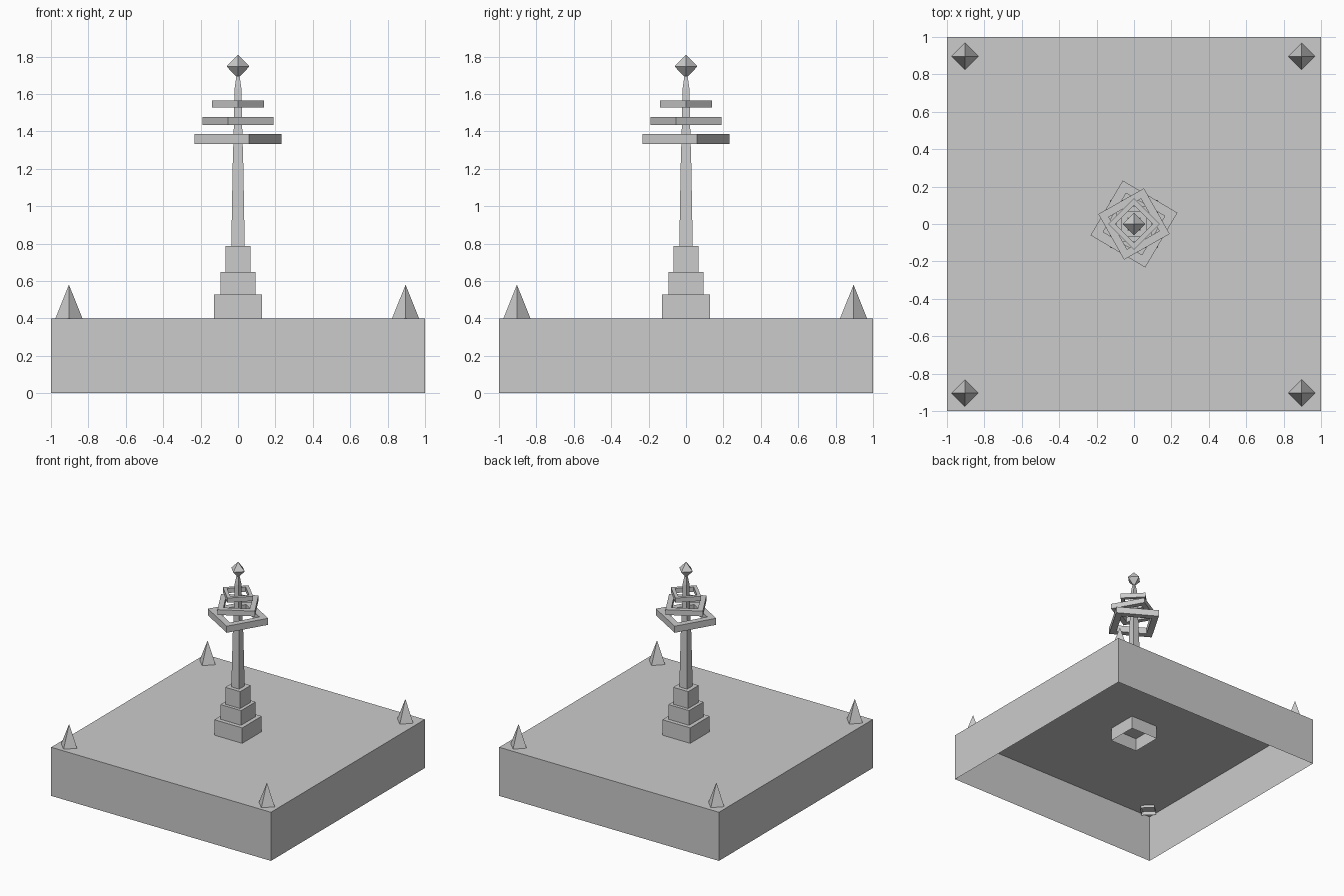
import bpy, bmesh
from math import cos, sin, pi, radians, sqrt

if "Cube" in bpy.data.objects:
    bpy.data.objects.remove(bpy.data.objects["Cube"])


def finish(name, bm):
    bmesh.ops.remove_doubles(bm, verts=bm.verts, dist=1e-5)
    bmesh.ops.recalc_face_normals(bm, faces=bm.faces)
    mesh = bpy.data.meshes.new(name)
    bm.to_mesh(mesh)
    bm.free()
    obj = bpy.data.objects.new(name, mesh)
    bpy.context.collection.objects.link(obj)
    return obj


def loft(name, profile, turn, loc=(0, 0), cap=False, closed=False):
    """Four-sided loft through (corner radius, z) pairs, open at the bottom."""
    bm = bmesh.new()
    loops = [[bm.verts.new((loc[0] + r * cos(radians(turn) + i * pi / 2),
                            loc[1] + r * sin(radians(turn) + i * pi / 2), z))
              for i in range(4)] for r, z in profile]
    pairs = list(zip(loops, loops[1:]))
    if closed:
        pairs.append((loops[-1], loops[0]))
    for a, b in pairs:
        for i in range(4):
            j = (i + 1) % 4
            bm.faces.new((a[i], a[j], b[j], b[i]))
    if cap:
        bm.faces.new(loops[-1])
    return finish(name, bm)


def block(name, half, z0, z1):
    return loft(name, [(half * sqrt(2), z0), (half * sqrt(2), z1)], 45, cap=True)


# Hollow base slab and stepped plinth, all open underneath
block("base", 1.0, 0.0, 0.4)
block("plinth_lower", 0.127, 0.29, 0.527)
block("plinth_middle", 0.094, 0.527, 0.648)
block("plinth_upper", 0.068, 0.648, 0.787)

# Tapered square column
column = [(0.036, 0.787), (0.032, 1.0), (0.029, 1.2), (0.023, 1.4),
          (0.018, 1.63), (0.008, 1.70)]
loft("column", [(h * sqrt(2), z) for h, z in column], 45, cap=True)

# Diamond finial
loft("finial", [(0, 1.682), (0.061, 1.747), (0, 1.81)], 0)

# Three square rings, each turned differently
for name, outer, inner, z0, z1, turn in (
        ("ring_lower", 0.24, 0.17, 1.332, 1.386, 14.5),
        ("ring_middle", 0.198, 0.14, 1.433, 1.476, -15.5),
        ("ring_upper", 0.138, 0.10, 1.527, 1.565, 0)):
    loft(name, [(outer, z0), (outer, z1), (inner, z1), (inner, z0)],
         turn, closed=True)

# Corner spikes, sunk slightly through the slab
for side, x in (("left", -0.904), ("right", 0.896)):
    for end, y in (("front", -0.904), ("back", 0.896)):
        loft(f"spike_{end}_{side}", [(0.083, 0.373), (0, 0.58)], 0, (x, y))
